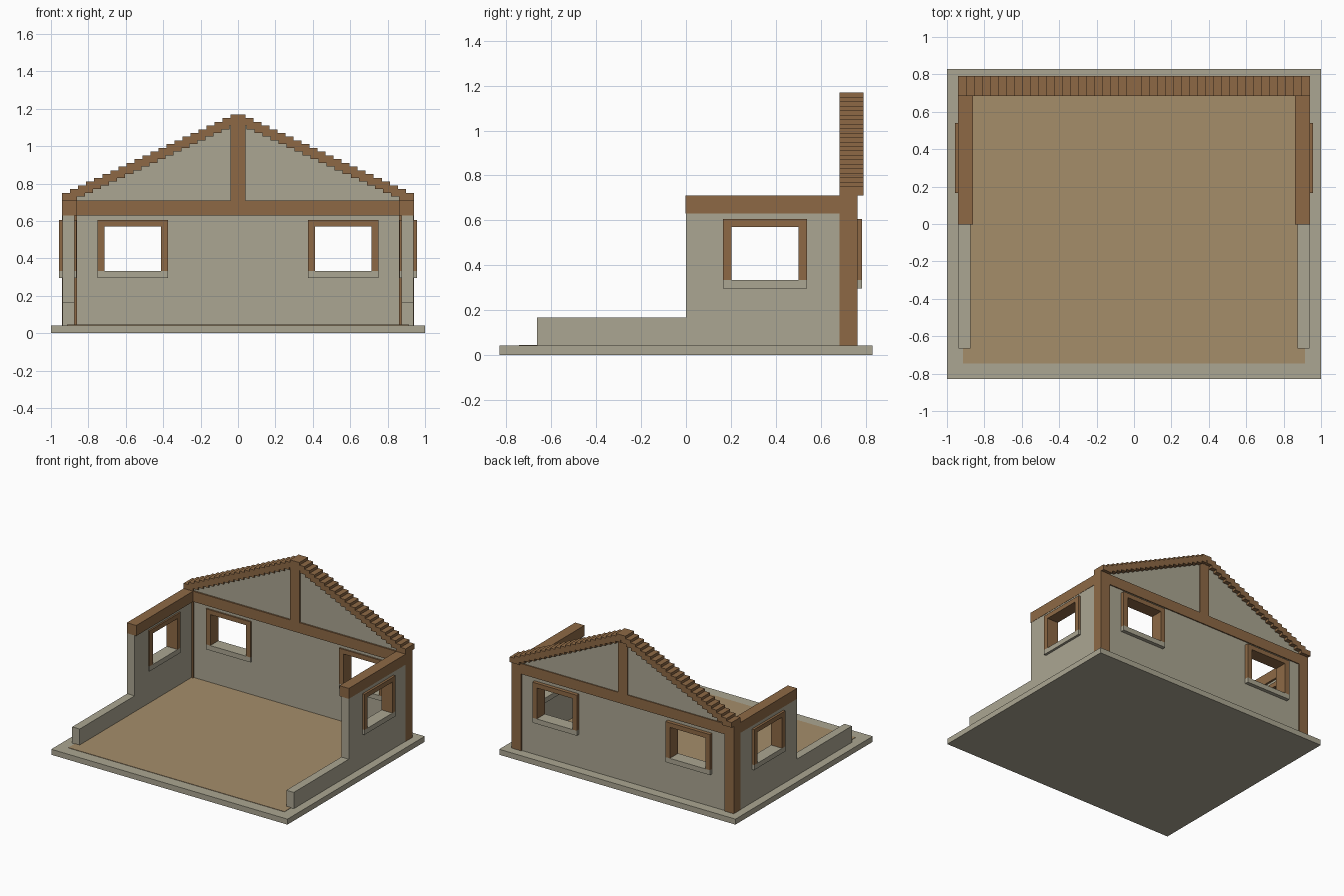
import bpy, bmesh
from mathutils import Vector

cube = bpy.data.objects.get("Cube")
if cube:
    bpy.data.objects.remove(cube, do_unlink=True)


def material(name, srgb):
    col = [(c / 255 / 12.92 if c < 11 else ((c / 255 + 0.055) / 1.055) ** 2.4) for c in srgb] + [1]
    m = bpy.data.materials.new(name)
    m.diffuse_color = col
    m.use_nodes = True
    m.node_tree.nodes["Principled BSDF"].inputs["Base Color"].default_value = col
    return m


STONE = material("grey stone", (171, 166, 146))
WOOD = material("brown wood", (141, 105, 69))
FLOOR = material("tan floor", (165, 141, 106))


def finish(name, bm, mat):
    bmesh.ops.recalc_face_normals(bm, faces=bm.faces)
    me = bpy.data.meshes.new(name)
    bm.to_mesh(me)
    bm.free()
    me.materials.append(mat)
    ob = bpy.data.objects.new(name, me)
    bpy.context.scene.collection.objects.link(ob)
    return ob


def box(name, x, y, z, mat):
    """Box from (min, max) pairs."""
    bm = bmesh.new()
    bmesh.ops.create_cube(bm, size=1)
    for v in bm.verts:
        v.co = Vector([r[0] if c < 0 else r[1] for r, c in zip((x, y, z), v.co)])
    return finish(name, bm, mat)


def slab(name, pts, axis, lo, hi, mat):
    """Outline extruded along x (pts are y, z) or y (pts are x, z)."""
    bm = bmesh.new()
    pos = (lambda p: (lo, p[0], p[1])) if axis == "x" else (lambda p: (p[0], lo, p[1]))
    face = bm.faces.new([bm.verts.new(pos(p)) for p in pts])
    new = bmesh.ops.extrude_face_region(bm, geom=[face])["geom"]
    d = Vector((hi - lo, 0, 0)) if axis == "x" else Vector((0, hi - lo, 0))
    bmesh.ops.translate(bm, vec=d, verts=[g for g in new if isinstance(g, bmesh.types.BMVert)])
    return finish(name, bm, mat)


def cut(wall, cutter):
    mod = wall.modifiers.new("opening", "BOOLEAN")
    mod.operation, mod.solver, mod.object = "DIFFERENCE", "EXACT", cutter
    bpy.context.view_layer.objects.active = wall
    bpy.ops.object.modifier_apply(modifier=mod.name)
    bpy.data.objects.remove(cutter, do_unlink=True)


Z0 = 0.042                       # top of the base
SILL, HEAD = (0.295, 0.333), (0.57, 0.605)


def window(name, axis, span, depth):
    """Wooden jambs and lintel over a stone sill; span runs along the wall."""
    a, b = span
    w = 0.038

    def part(label, s, z, mat):
        xy = (depth, s) if axis == "x" else (s, depth)
        return box(f"{name}_{label}", xy[0], xy[1], z, mat)
    part("sill", span, SILL, STONE)
    part("lintel", span, HEAD, WOOD)
    part("jamb_a", (a, a + w), (SILL[1], HEAD[0]), WOOD)
    part("jamb_b", (b - w, b), (SILL[1], HEAD[0]), WOOD)


def opening(axis, span, depth):
    s = (span[0] + 0.015, span[1] - 0.015)
    d = (depth[0] - 0.1, depth[1] + 0.1)
    xy = (d, s) if axis == "x" else (s, d)
    ob = box("window_cutter", xy[0], xy[1], (SILL[0] + 0.015, HEAD[1] - 0.015), STONE)
    ob.hide_render = True
    return ob


# Base and floor
box("base_slab", (-1, 1), (-0.83, 0.83), (0, Z0), STONE)
box("floor", (-0.915, 0.915), (-0.745, 0.72), (Z0 - 0.01, Z0 + 0.003), FLOOR)

# Back wall with gable
back = slab("back_wall", [(-0.936, Z0), (0.936, Z0), (0.936, 0.71), (0.9, 0.73),
                          (0, 1.15), (-0.9, 0.73), (-0.936, 0.71)], "y", 0.697, 0.757, STONE)
box("back_beam", (-0.94, 0.94), (0.685, 0.765), (0.63, 0.71), WOOD)
box("gable_post", (-0.04, 0.04), (0.685, 0.765), (0.71, 1.135), WOOD)

for s, side in ((1, "left"), (-1, "right")):
    def mx(a, b):
        return (a, b) if s > 0 else (-b, -a)

    # Side wall, dropping to a low wall at the front
    wall = slab(side + "_wall", [(-0.665, Z0), (0.70, Z0), (0.70, 0.65), (0, 0.65),
                                 (0, 0.167), (-0.665, 0.167)], "x", s * 0.875, s * 0.938, STONE)
    box(side + "_beam", mx(0.86, 0.94), (-0.002, 0.685), (0.63, 0.71), WOOD)
    box(side + "_corner_post", mx(0.86, 0.94), (0.685, 0.765), (Z0, 0.71), WOOD)

    # Windows
    span, depth = (0.165, 0.54), mx(0.863, 0.956)
    cut(wall, opening("x", span, depth))
    window(side + "_side_window", "x", span, depth)
    span, depth = mx(0.375, 0.752), (0.685, 0.785)
    cut(back, opening("y", span, depth))
    window(side + "_back_window", "y", span, depth)

    # Stepped gable coping
    n = 21
    for i in range(n):
        c, z = 0.9 * (1 - i / n), 0.71 + 0.02 * i
        box(f"{side}_coping_{i + 1}", mx(c - 0.04, c + 0.04), (0.685, 0.79), (z, z + 0.04), WOOD)

box("ridge_cap", (-0.04, 0.04), (0.685, 0.79), (1.13, 1.17), WOOD)
